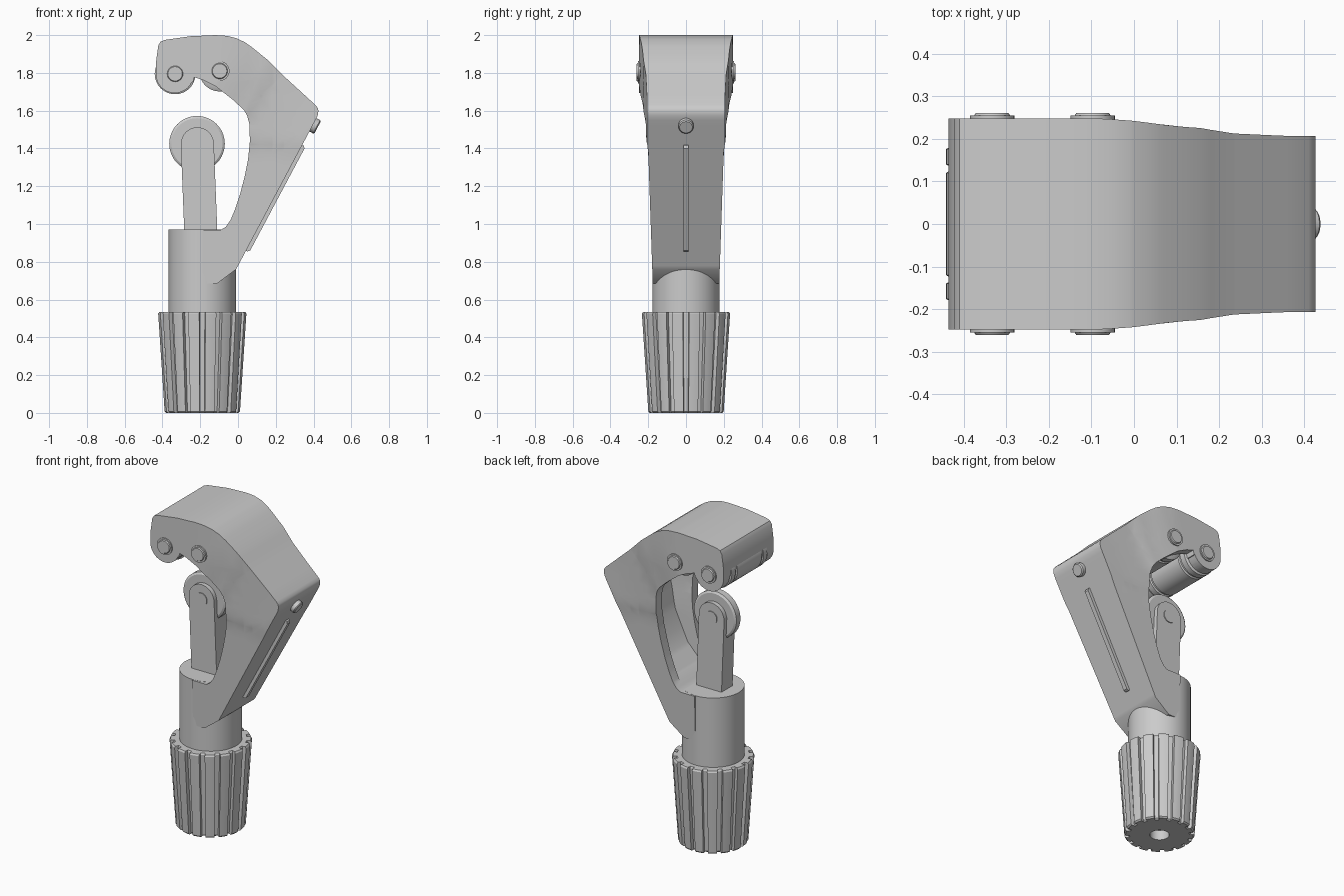
import bpy, bmesh
from math import sin, cos, pi, radians, atan2
from mathutils import Vector, Matrix

if "Cube" in bpy.data.objects:
    bpy.data.objects.remove(bpy.data.objects["Cube"])


def finish(name, bm, cut=None, angle=30):
    """Turn a bmesh into a smooth-by-angle object, optionally cutting another from it."""
    bmesh.ops.recalc_face_normals(bm, faces=bm.faces)
    me = bpy.data.meshes.new(name)
    bm.to_mesh(me)
    bm.free()
    ob = bpy.data.objects.new(name, me)
    bpy.context.collection.objects.link(ob)
    bpy.ops.object.select_all(action='DESELECT')
    ob.select_set(True)
    bpy.context.view_layer.objects.active = ob
    if cut:
        m = ob.modifiers.new("cut", 'BOOLEAN')
        m.operation, m.solver, m.object = 'DIFFERENCE', 'EXACT', cut
        bpy.ops.object.modifier_apply(modifier=m.name)
        bpy.data.objects.remove(cut)
    bpy.ops.object.shade_smooth_by_angle(angle=radians(angle))
    return ob


def prism(pts, half):
    """Extrude an xz outline from y=-half to y=+half."""
    bm = bmesh.new()
    f = bm.faces.new([bm.verts.new((x, -half, z)) for x, z in pts])
    r = bmesh.ops.extrude_face_region(bm, geom=[f])
    for v in r['geom']:
        if isinstance(v, bmesh.types.BMVert):
            v.co.y = half
    return bm


def lathe(profile, origin, axis, n=48):
    """Spin (radius, height) pairs around an axis."""
    bm = bmesh.new()
    rings = [[bm.verts.new((r * cos(2 * pi * i / n), r * sin(2 * pi * i / n), h))
              for i in range(n)] for r, h in profile]
    for a, b in zip(rings, rings[1:]):
        for i in range(n):
            j = (i + 1) % n
            bm.faces.new((a[i], a[j], b[j], b[i]))
    bm.faces.new(rings[0])
    bm.faces.new(rings[-1])
    rot = Vector(axis).to_track_quat('Z', 'Y').to_matrix().to_4x4()
    bm.transform(Matrix.Translation(origin) @ rot)
    return bm


def arc(cx, cz, r, a0, a1, n):
    return [(cx + r * cos(radians(a0 + (a1 - a0) * i / n)),
             cz + r * sin(radians(a0 + (a1 - a0) * i / n))) for i in range(n + 1)]


def half_width(x, z):
    """Half thickness of the body: wide at the jaw, slim at the collar."""
    s = x + max(0, 1.8 - z) * 0.6
    keys = [(-.5, .248), (-.08, .248), (.0, .242), (.1, .229), (.16, .225),
            (.22, .213), (.42, .207), (1.0, .205)]
    for (a, ha), (b, hb) in zip(keys, keys[1:]):
        if s <= b:
            h = ha + (hb - ha) * (s - a) / (b - a)
            break
    return min(h, .18 + .034 * (z - .8) + max(0, z - 1.4) * .2)


def body_solid(pts, inset):
    """Prism with its sides warped to the body thickness."""
    bm = prism(pts, 1)
    bmesh.ops.triangulate(bm, faces=bm.faces[:])
    planes = [((x, 0, 0), (1, 0, 0)) for x in (-.1, 0, .06, .12, .18, .24, .32)]
    planes += [((0, 0, z), (0, 0, 1)) for z in (.85, 1.1, 1.3, 1.42, 1.52, 1.6, 1.68, 1.76)]
    for co, no in planes:
        bmesh.ops.bisect_plane(bm, geom=bm.verts[:] + bm.edges[:] + bm.faces[:],
                               dist=1e-5, plane_co=co, plane_no=no)
    for v in bm.verts:
        v.co.y = (1 if v.co.y > 0 else -1) * (half_width(v.co.x, v.co.z) - inset)
    bmesh.ops.triangulate(bm, faces=bm.faces[:])
    return bm


CX = -.189                       # axis of collar and knob
ROLLERS = [(-.333, 1.795), (-.097, 1.81)]

# C-shaped body with a hollow inner side
outer = [(-.435, 1.85), (-.422, 1.945), (-.41, 1.965), (-.385, 1.975), (-.25, 1.994),
         (-.12, 2.0), (-.06, 1.996), (-.01, 1.984), (.035, 1.963), (.075, 1.935),
         (.155, 1.87), (.235, 1.79), (.41, 1.63), (.422, 1.615), (.426, 1.6),
         (.422, 1.575), (.41, 1.55), (-.01, .76), (-.11, .685), (CX, .685)]
inner = [(CX, .969), (-.09, .969), (-.065, .985), (-.04, 1.02), (-.015, 1.08), (.01, 1.155),
         (.035, 1.25), (.053, 1.34), (.063, 1.44), (.06, 1.53), (.048, 1.575), (.03, 1.605),
         (-.03, 1.66), (-.12, 1.73), (-.185, 1.762), (-.232, 1.777), (-.238, 1.75)]
jaw = arc(-.335, 1.793, .1, -25, -180, 14)
pocket = [(-.5, 1.3), (-.5, 1.76), (-.41, 1.8), (-.39, 1.925), (-.2, 1.94), (-.03, 1.92),
          (.1, 1.83), (.2, 1.68), (.22, 1.52), (.17, 1.3), (.08, 1.12), (-.01, 1.03),
          (-.06, 1.0), (-.2, 1.05)]
cutter = finish("pocket_cutter", body_solid(pocket, .06))
cutter.hide_render = True
finish("body", body_solid(outer + inner + jaw, 0), cutter)

# Collar below the body
finish("collar", lathe([(.178, .5), (.178, .97)], (CX, 0, 0), (0, 0, 1), 64))

# Fluted tapered knob with a recess underneath
bm = bmesh.new()
N, rings = 16, []
for r, z in ((.192, 0), (.2, .008), (.234, .525), (.228, .535)):
    ring = []
    for i in range(N):
        for deg, d in ((-3.6, .022), (3.6, .022), (4, 0), (8.5, 0), (14, 0), (18.5, 0)):
            a = 2 * pi * i / N + radians(deg)
            ring.append(bm.verts.new((CX + (r - d) * cos(a), (r - d) * sin(a), z)))
    rings.append(ring)
for a, b in zip(rings, rings[1:]):
    for i in range(len(a)):
        j = (i + 1) % len(a)
        bm.faces.new((a[i], a[j], b[j], b[i]))
bm.faces.new(rings[0])
bm.faces.new(rings[-1])
cutter = finish("recess_cutter", lathe([(.055, -.1), (.055, .06)], (CX, 0, 0), (0, 0, 1), 32))
cutter.hide_render = True
finish("knob", bm, cutter)

# Guide rollers and their pins
for k, (x, z) in enumerate(ROLLERS, 1):
    half = [(.09, .186), (.108, .176), (.108, .14), (.1, .135), (.1, .125), (.108, .12)]
    prof = [(r, -h) for r, h in half] + [(r, h) for r, h in reversed(half)]
    finish(f"roller_{k}", lathe(prof, (x, 0, z), (0, 1, 0)))
    half = [(.038, .261), (.042, .255), (.052, .255), (.052, .1)]
    prof = [(r, -h) for r, h in half] + [(r, h) for r, h in reversed(half)]
    finish(f"roller_pin_{k}", lathe(prof, (x, 0, z), (0, 1, 0), 32))

# Sliding arm carrying the cutting wheel
arm = [(-.282, .9), (-.107, .9), (-.128, 1.43)] + arc(-.215, 1.425, .087, 10, 170, 14) + [(-.303, 1.43)]
finish("slide_arm", prism(arm, .055))
finish("cutting_wheel", lathe([(.135, -.028), (.147, -.02), (.147, .02), (.135, .028)],
                              (-.217, 0, 1.425), (0, 1, 0), 64))
finish("wheel_axle", lathe([(.04, -.06), (.04, .06)], (-.215, 0, 1.42), (0, 1, 0), 32))

# Raised rib and stud on the sloping back
back = Vector((.42, 0, .79)).normalized()
normal = Vector((back.z, 0, -back.x))
p0, p1 = Vector((.04, 0, .86)), Vector((.338, 0, 1.42))
rib = [p0 - normal * .03, p0 + normal * .012, p0 + normal * .022 + back * .012,
       p1 + normal * .022 - back * .012, p1 + normal * .012, p1 - normal * .03]
finish("back_rib", prism([(p.x, p.z) for p in rib], .014))
finish("back_stud", lathe([(.04, -.04), (.04, .022), (.034, .028)], (.397, 0, 1.525), normal, 32))
